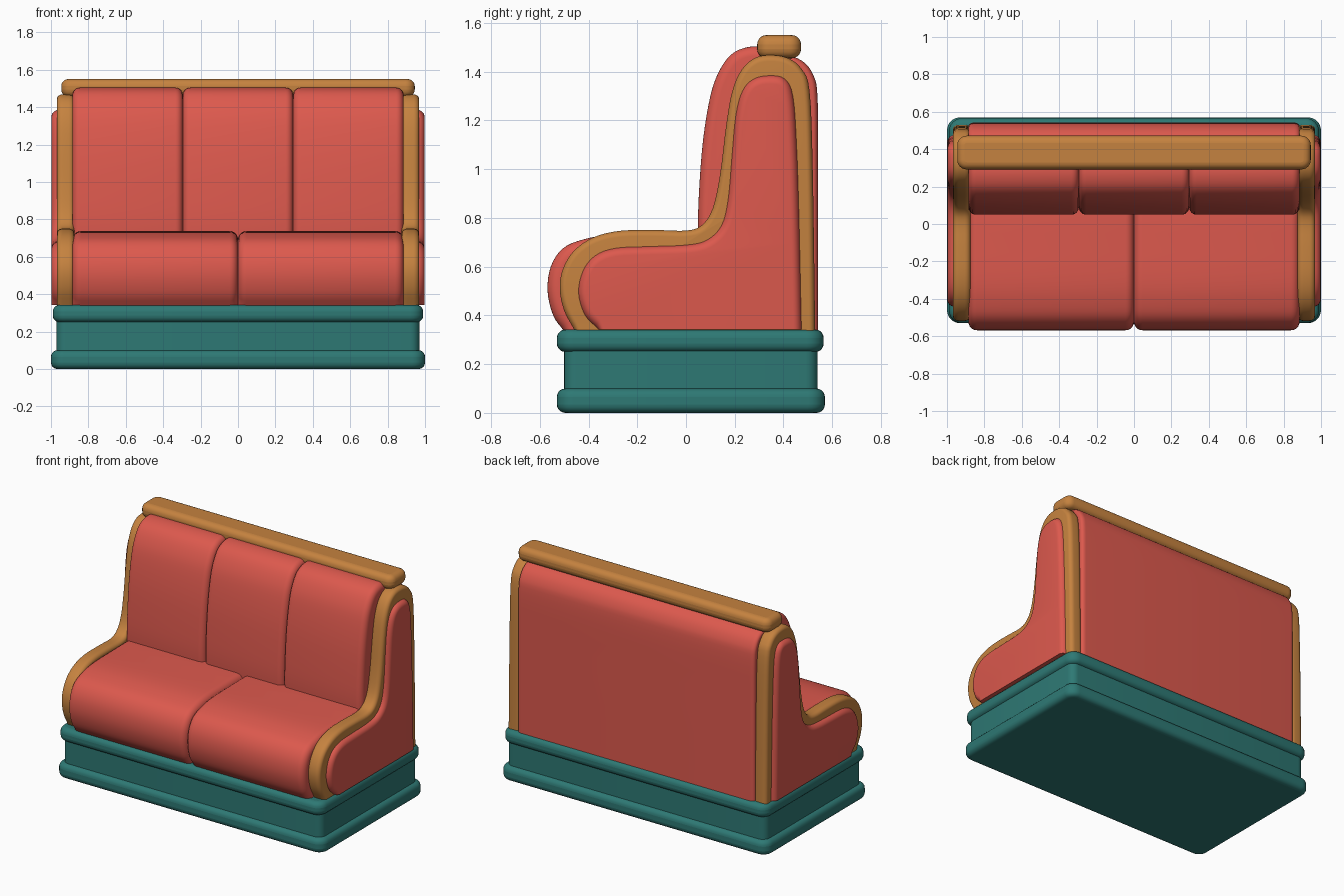
import bpy, bmesh, math
from mathutils import Vector

if "Cube" in bpy.data.objects:
    bpy.data.objects.remove(bpy.data.objects["Cube"])


def material(name, rgb):
    m = bpy.data.materials.new(name)
    m.diffuse_color = (*rgb, 1)
    m.use_nodes = True
    m.node_tree.nodes["Principled BSDF"].inputs["Base Color"].default_value = m.diffuse_color
    return m


RED = material("red upholstery", (0.72, 0.10, 0.075))
WOOD = material("orange wood", (0.56, 0.225, 0.05))
TEAL = material("teal base", (0.027, 0.19, 0.175))


def finish(bm, name, mat):
    bmesh.ops.recalc_face_normals(bm, faces=bm.faces)
    me = bpy.data.meshes.new(name)
    bm.to_mesh(me)
    bm.free()
    me.materials.append(mat)
    ob = bpy.data.objects.new(name, me)
    bpy.context.collection.objects.link(ob)
    bpy.ops.object.select_all(action='DESELECT')
    ob.select_set(True)
    bpy.context.view_layer.objects.active = ob
    bpy.ops.object.shade_smooth_by_angle(angle=math.radians(40))
    return ob


def smooth_curve(pts, n=4):
    """Catmull-Rom curve through the profile points"""
    p = [Vector(q) for q in pts]
    p = [2 * p[0] - p[1]] + p + [2 * p[-1] - p[-2]]
    out = []
    for i in range(1, len(p) - 2):
        a, b, c, d = p[i - 1:i + 3]
        for k in range(n):
            t = k / n
            out.append(0.5 * (2 * b + (c - a) * t + (2 * a - 5 * b + 4 * c - d) * t * t
                              + (3 * b - a - 3 * c + d) * t ** 3))
    return out + [p[-2]]


def padded(name, pts, x0, x1, dx, inset, mat, steps=6):
    """Extrude a y-z profile along x with rounded rims at both ends"""
    c = smooth_curve(pts)
    last = len(c) - 1
    nrm = []
    for i in range(len(c)):
        t = (c[min(i + 1, last)] - c[max(i - 1, 0)]).normalized()
        nrm.append(Vector((t.y, -t.x)))
    rim = []
    for k in range(steps + 1):
        a = k / steps * math.pi / 2
        rim.append((dx * (1 - math.cos(a)), inset * (1 - math.sin(a))))
    stations = [(x0 + d, o) for d, o in rim] + [(x1 - d, o) for d, o in reversed(rim)]
    bm = bmesh.new()
    rings = []
    for x, o in stations:
        ring = []
        for i, q in enumerate(c):
            v = q + nrm[i] * o
            z = q.y if i in (0, last) else max(v.y, c[0].y)
            ring.append(bm.verts.new((x, v.x, z)))
        rings.append(ring)
    for r, s in zip(rings, rings[1:]):
        for i in range(len(r)):
            j = (i + 1) % len(r)
            bm.faces.new((r[i], r[j], s[j], s[i]))
    bm.faces.new(rings[0])
    bm.faces.new(rings[-1])
    return finish(bm, name, mat)


def block(name, x, y0, y1, z0, z1, corner, rim, mat):
    """Box with rounded vertical corners and softened rims"""
    bm = bmesh.new()
    bmesh.ops.create_cube(bm, size=1)
    for v in bm.verts:
        v.co = (v.co.x * 2 * x, (y0 + y1) / 2 + v.co.y * (y1 - y0), (z0 + z1) / 2 + v.co.z * (z1 - z0))
    up = [e for e in bm.edges if abs(e.verts[0].co.z - e.verts[1].co.z) > 0.01]
    bmesh.ops.bevel(bm, geom=up, offset=corner, segments=6, profile=0.5, affect='EDGES')
    ob = finish(bm, name, mat)
    if rim:
        b = ob.modifiers.new("rim", 'BEVEL')
        b.width, b.segments, b.limit_method = rim, 5, 'ANGLE'
        b.angle_limit = math.radians(50)
        b.use_clamp_overlap = False
    return ob


# Plinth with two mouldings
block("base_moulding_bottom", 1.0, -0.53, 0.57, 0.0, 0.10, 0.07, 0.035, TEAL)
block("base_core", 0.97, -0.50, 0.54, 0.05, 0.30, 0.05, 0, TEAL)
block("base_moulding_top", 0.99, -0.53, 0.565, 0.25, 0.342, 0.07, 0.035, TEAL)

# Two seat cushions
SEAT = [(-0.50, 0.335), (-0.545, 0.40), (-0.568, 0.50), (-0.555, 0.60), (-0.505, 0.675),
        (-0.42, 0.712), (-0.30, 0.732), (-0.10, 0.737), (0.10, 0.737), (0.30, 0.72), (0.31, 0.335)]
for i in range(2):
    padded(f"seat_cushion_{i + 1}", SEAT, -0.885 + 0.885 * i, 0.885 * i, 0.045, 0.045, RED)

# Three back cushions
BACK = [(0.06, 0.60), (0.05, 0.75), (0.053, 0.90), (0.07, 1.12), (0.10, 1.30), (0.135, 1.40),
        (0.185, 1.47), (0.25, 1.50), (0.32, 1.50), (0.40, 1.47), (0.42, 1.30), (0.42, 0.60)]
xs = [-0.885, -0.295, 0.295, 0.885]
for i in range(3):
    padded(f"back_cushion_{i + 1}", BACK, xs[i], xs[i + 1], 0.04, 0.04, RED)

# Upholstered rear panel
REAR = [(0.27, 0.335), (0.27, 1.25), (0.31, 1.42), (0.40, 1.465), (0.475, 1.445), (0.523, 1.385),
        (0.54, 1.29), (0.542, 1.0), (0.542, 0.335)]
padded("rear_panel", REAR, -0.885, 0.885, 0.03, 0.02, RED)

# End frames with raised upholstered side panels
FRAME = [(-0.455, 0.335), (-0.50, 0.42), (-0.518, 0.51), (-0.505, 0.59), (-0.46, 0.665), (-0.38, 0.72),
         (-0.27, 0.747), (-0.12, 0.75), (0.0, 0.748), (0.065, 0.77), (0.11, 0.84), (0.14, 0.98),
         (0.165, 1.18), (0.19, 1.32), (0.23, 1.41), (0.285, 1.457), (0.35, 1.468), (0.42, 1.455),
         (0.475, 1.41), (0.507, 1.32), (0.52, 1.0), (0.53, 0.335)]
INSERT = [(-0.36, 0.343), (-0.415, 0.40), (-0.442, 0.49), (-0.425, 0.58), (-0.375, 0.645), (-0.29, 0.677),
          (-0.15, 0.684), (0.0, 0.69), (0.085, 0.71), (0.145, 0.77), (0.172, 0.88), (0.187, 1.05),
          (0.203, 1.22), (0.23, 1.32), (0.275, 1.37), (0.34, 1.385), (0.405, 1.372), (0.44, 1.30),
          (0.455, 1.10), (0.465, 0.80), (0.475, 0.343)]
for side, s in (("left", -1), ("right", 1)):
    a, b = sorted((s * 0.875, s * 0.968))
    padded(f"{side}_end_frame", FRAME, a, b, 0.03, 0.025, WOOD)
    a, b = sorted((s * 0.90, s * 0.997))
    padded(f"{side}_side_panel", INSERT, a, b, 0.04, 0.035, RED)

# Top rail
block("top_rail", 0.945, 0.292, 0.472, 1.455, 1.55, 0.05, 0.038, WOOD)
